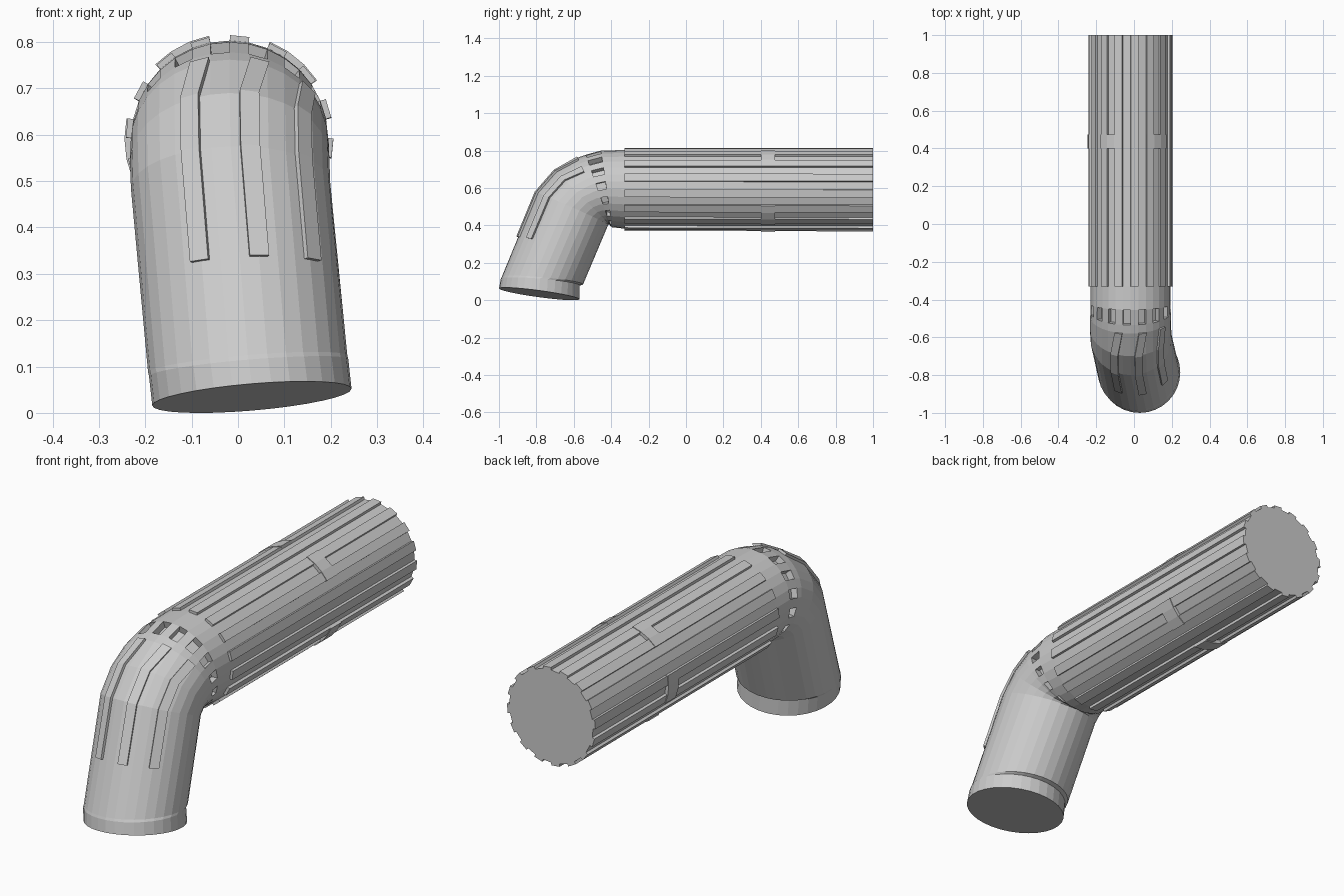
import bpy, bmesh
from math import sin, cos, radians
from mathutils import Vector

if "Cube" in bpy.data.objects:
    bpy.data.objects.remove(bpy.data.objects["Cube"])

N = 32
STEP = 360 / N
# sections: outer y, outer z, inner y, inner z, centre x, radius, sideways tilt
SECTIONS = [
    (1.00, 0.803, 1.00, 0.380, -0.018, 0.212, 0),
    (-0.33, 0.803, -0.33, 0.383, -0.018, 0.212, 0),
    (-0.455, 0.800, -0.395, 0.390, -0.018, 0.212, 0),
    (-0.535, 0.778, -0.403, 0.395, -0.018, 0.213, 0),
    (-0.58, 0.762, -0.407, 0.400, -0.018, 0.214, 0),
    (-0.70, 0.690, -0.410, 0.405, -0.018, 0.215, 0.003),
    (-0.80, 0.575, -0.415, 0.405, -0.016, 0.215, 0.006),
    (-0.985, 0.125, -0.550, 0.085, 0.021, 0.215, 0.018),
    (-0.99, 0.115, -0.570, 0.080, 0.023, 0.215, 0.018),
    (-1.00, 0.063, -0.570, 0.005, 0.030, 0.215, 0.018),
]


def point(sec, deg, off=0.0):
    """Point on a section, angle measured from its outer/top side."""
    oy, oz, iy, iz, cx, r, tilt = sec
    mid = Vector((cx, (oy + iy) / 2, (oz + iz) / 2))
    up = Vector((0, oy - iy, oz - iz)) / 2
    side = Vector((r, 0, tilt))
    a = radians(deg)
    return mid + (side + side.normalized() * off) * sin(a) + (up + up.normalized() * off) * cos(a)


def mix(a, b, t):
    return tuple(p + (q - p) * t for p, q in zip(a, b))


def finish(bm, name):
    bmesh.ops.recalc_face_normals(bm, faces=bm.faces[:])
    me = bpy.data.meshes.new(name)
    bm.to_mesh(me)
    bm.free()
    ob = bpy.data.objects.new(name, me)
    bpy.context.collection.objects.link(ob)
    return ob


def offset_faces(bm, faces, dist):
    """Extrude every face on its own along its normal."""
    for f in bmesh.ops.extrude_discrete_faces(bm, faces=faces)["faces"]:
        f.normal_update()
        n = f.normal.copy()
        for v in f.verts:
            v.co += n * dist


def skin(bm, rings, closed):
    """Skin rings of points into a capped solid."""
    rows = [[bm.verts.new(p) for p in r] for r in rings]
    bands = []
    for a, b in zip(rows, rows[1:]):
        n = len(a)
        bands.append([bm.faces.new((a[k], a[(k + 1) % n], b[(k + 1) % n], b[k])) for k in range(n)])
    if closed:
        for b in bands[0], bands[-1]:
            b.append(bands[-1][0])
    bm.faces.new(rows[0])
    bm.faces.new(rows[-1])
    bmesh.ops.recalc_face_normals(bm, faces=bm.faces[:])
    return bands


# bent tube, with raised ribs on the straight part and a ring of recessed windows
bm = bmesh.new()
bands = skin(bm, [[point(s, k * STEP) for k in range(N)] for s in SECTIONS], False)
offset_faces(bm, bands[0][0::2], 0.012)
offset_faces(bm, bands[2][1::2], -0.03)
finish(bm, "bent_tube")

# clips bridging pairs of ribs
for i, centre in enumerate((39.375, 129.375, 196.875, 264.375, 331.875)):
    angs = [centre + STEP * d for d in (-1.5, -0.5, 0.5, 1.5)]
    rings = []
    for y in (0.40, 0.475):
        s = (y, 0.803, y, 0.380, -0.018, 0.212, 0)
        rings.append([point(s, a, 0.015) for a in angs] + [point(s, a, -0.01) for a in reversed(angs)])
    bm = bmesh.new()
    skin(bm, rings, False)
    finish(bm, f"rib_clip_{i + 1}")

# three strips down the front of the elbow
for i, (a0, a1) in enumerate(((-17, -23), (17, 11), (50, 46))):
    path = [(SECTIONS[4], a0), (SECTIONS[5], a1), (SECTIONS[6], a1),
            (mix(SECTIONS[6], SECTIONS[7], 0.53), a1)]
    rings = [[point(s, a - 5.4, 0.011), point(s, a + 5.4, 0.011),
              point(s, a + 5.4, -0.012), point(s, a - 5.4, -0.012)] for s, a in path]
    bm = bmesh.new()
    skin(bm, rings, False)
    finish(bm, f"elbow_strip_{i + 1}")
